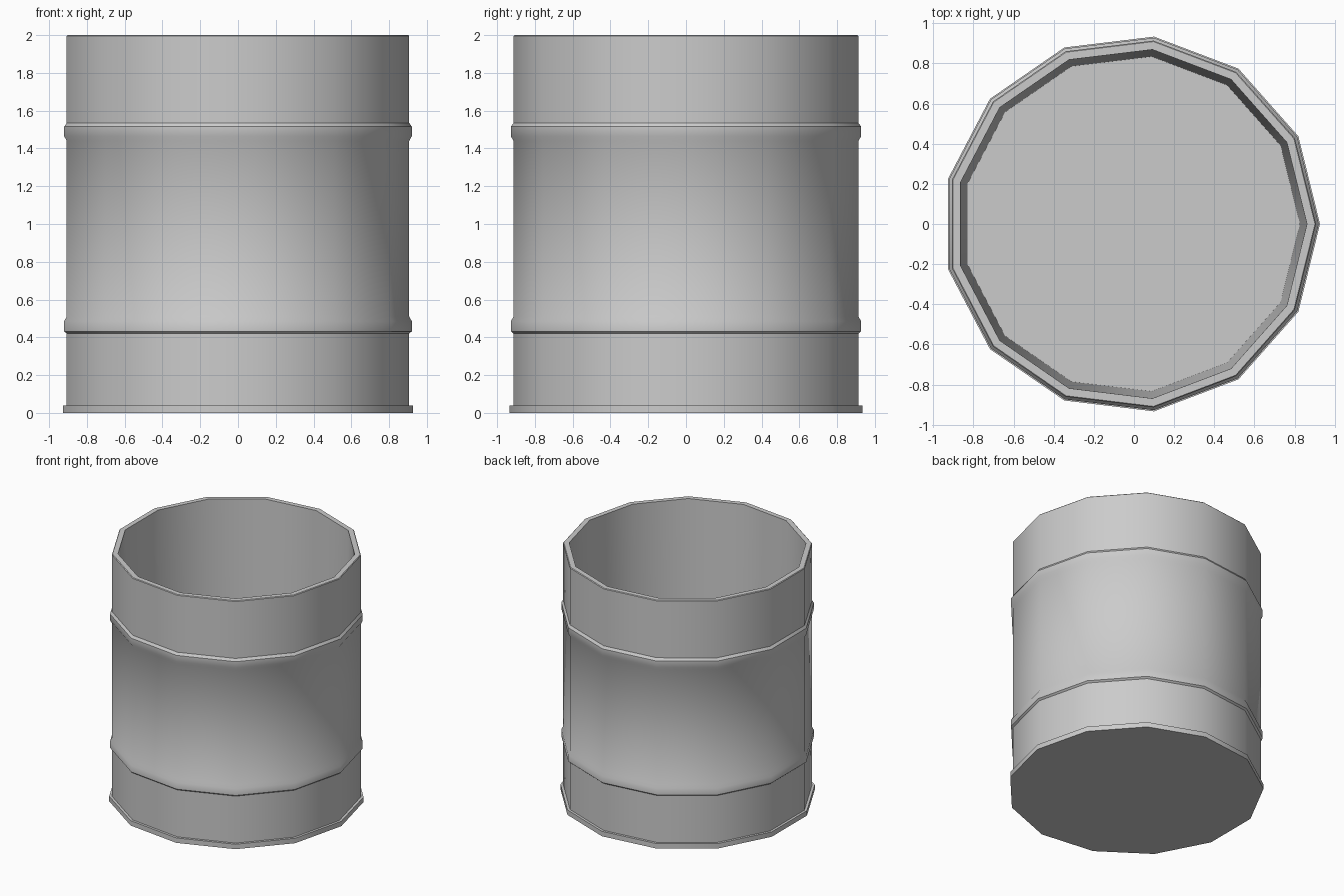
import bpy, bmesh, math

if "Cube" in bpy.data.objects:
    bpy.data.objects.remove(bpy.data.objects["Cube"])

SIDES = 13
CENTRE_X = -0.0136  # odd-sided polygon, shifted so its bounds are centred


def lathe(name, profile, closed=False):
    """Turn (radius, z) points into a low-poly revolved solid."""
    bm = bmesh.new()
    rings = []
    for r, z in profile:
        rings.append([bm.verts.new((CENTRE_X + r * math.cos(2 * math.pi * i / SIDES),
                                    r * math.sin(2 * math.pi * i / SIDES), z))
                      for i in range(SIDES)])
    pairs = list(zip(rings, rings[1:]))
    if closed:
        pairs.append((rings[-1], rings[0]))
    for a, b in pairs:
        for i in range(SIDES):
            j = (i + 1) % SIDES
            bm.faces.new((a[i], a[j], b[j], b[i]))
    if not closed:
        bm.faces.new(rings[0])
        bm.faces.new(rings[-1])
    bmesh.ops.recalc_face_normals(bm, faces=bm.faces)
    mesh = bpy.data.meshes.new(name)
    bm.to_mesh(mesh)
    bm.free()
    obj = bpy.data.objects.new(name, mesh)
    bpy.context.collection.objects.link(obj)
    bpy.ops.object.select_all(action='DESELECT')
    obj.select_set(True)
    bpy.context.view_layer.objects.active = obj
    bpy.ops.object.shade_smooth_by_angle(angle=math.radians(32))
    return obj


# Open barrel: stepped foot, outer wall with two raised hoops, rim, tapered inside, floor
lathe("barrel", [
    (0.94, 0.0), (0.94, 0.04), (0.92, 0.04),
    (0.92, 0.42), (0.934, 0.432), (0.934, 0.485), (0.92, 0.51),
    (0.92, 1.44), (0.934, 1.465), (0.934, 1.515), (0.92, 1.535),
    (0.92, 1.995), (0.915, 2.0), (0.875, 2.0), (0.84, 0.06),
])
